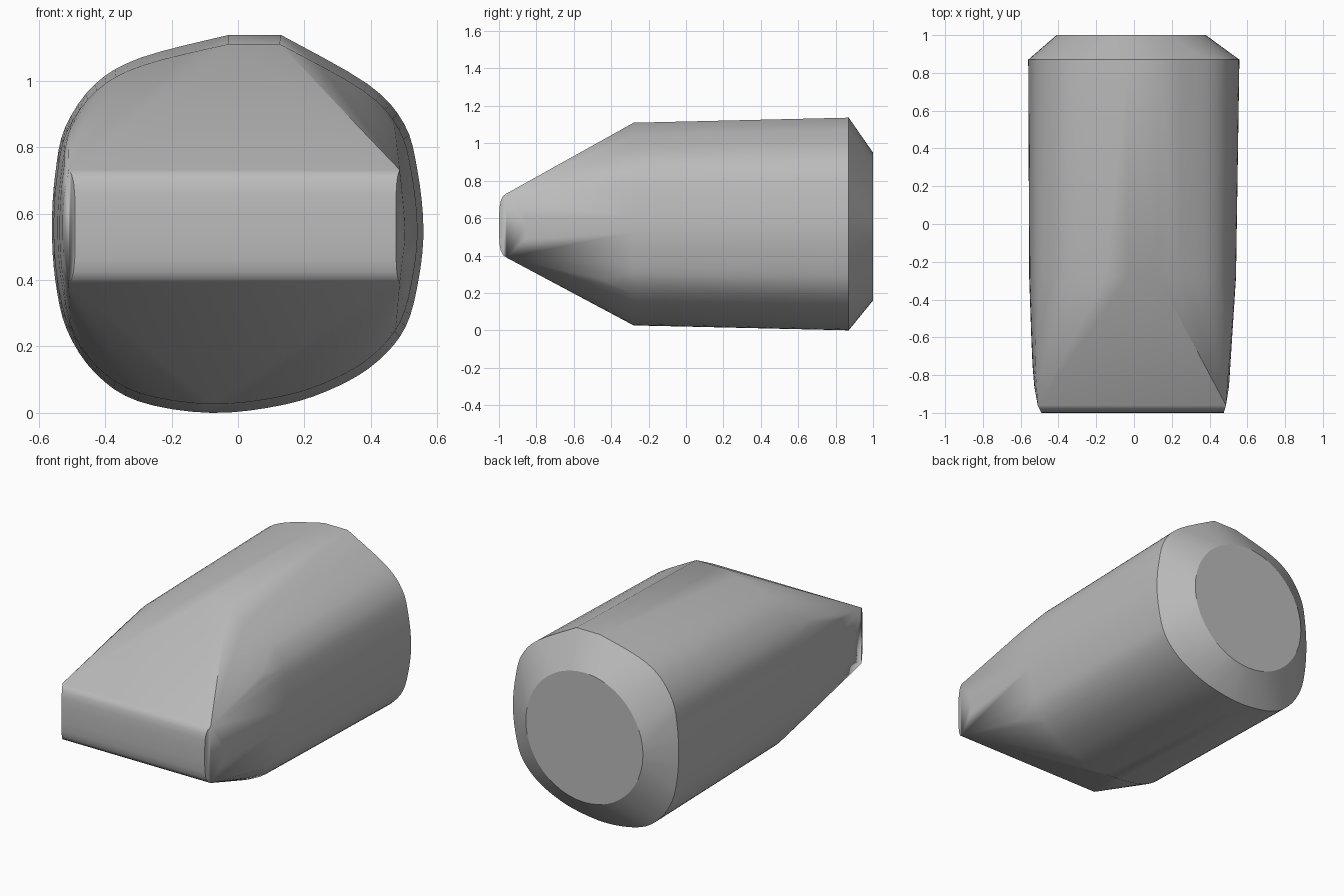
import bpy
import bmesh
import math
from mathutils import Vector

if "Cube" in bpy.data.objects:
    bpy.data.objects.remove(bpy.data.objects["Cube"], do_unlink=True)

MID = 0.56  # height of the long axis

# Body outline (x, z): flat top, rounded elsewhere
OUTLINE = [(0.13, 1.137), (0.39, 0.99), (0.5, 0.87), (0.54, 0.73), (0.558, 0.56),
           (0.545, 0.41), (0.505, 0.26), (0.42, 0.155), (0.3, 0.08), (0.14, 0.025),
           (-0.08, 0.0), (-0.3, 0.035), (-0.43, 0.12), (-0.515, 0.25), (-0.55, 0.4),
           (-0.56, 0.56), (-0.55, 0.72), (-0.52, 0.86), (-0.43, 0.99), (-0.29, 1.07),
           (-0.03, 1.137)]


def smooth_path(points, steps=4):
    """Spline through the points, with sharp ends."""
    p = [Vector(q) for q in points]
    p = [p[0]] + p + [p[-1]]
    out = []
    for a, b, c, d in zip(p, p[1:], p[2:], p[3:]):
        for i in range(steps):
            t = i / steps
            out.append(0.5 * (2 * b + (c - a) * t + (2 * a - 5 * b + 4 * c - d) * t ** 2
                              + (3 * b - a - 3 * c + d) * t ** 3))
    return out + [p[-1]]


ring = smooth_path(OUTLINE)


def section(y, left, right, tall=1.0, limit=1.0):
    """Outline at y, fitted to both half widths; only heights within limit of MID."""
    pts = []
    for x, z in ring:
        dz = (z - MID) * tall
        if abs(dz) <= limit:
            pts.append((x * (left / 0.558 if x > 0 else right / 0.56), y, MID + dz))
    return pts


# Body sections from the rear shoulder to the nose
points = section(0.87, 0.558, 0.56)
points += section(-0.28, 0.54, 0.555, 0.953)
for y, left, right, limit in [(-0.45, 0.527, 0.548, 0.3), (-0.62, 0.517, 0.543, 0.25),
                              (-0.75, 0.51, 0.537, 0.215), (-0.86, 0.503, 0.528, 0.185),
                              (-0.93, 0.49, 0.515, 0.165)]:
    points += section(y, left, right, 0.953, limit)

# Rounded nose edge
for y, half in [(-0.96, 0.171), (-0.978, 0.158), (-0.99, 0.135), (-0.997, 0.1), (-1.0, 0.04)]:
    for side in (-1, 1):
        points += [(0.475 + (-1 - y) * -0.3, y, MID + side * half),
                   (-0.49 - (y + 1) * 0.5, y, MID + side * half)]

# Rear disc
for i in range(48):
    a = math.tau * i / 48
    points.append((-0.015 + 0.395 * math.cos(a), 1.0, 0.555 + 0.395 * math.sin(a)))

# Wrap the sections in one skin
bm = bmesh.new()
for p in points:
    bm.verts.new(p)
hull = bmesh.ops.convex_hull(bm, input=bm.verts[:])
loose = {g for g in hull["geom_interior"] + hull["geom_unused"]
         if isinstance(g, bmesh.types.BMVert)}
bmesh.ops.delete(bm, geom=list(loose), context="VERTS")
bmesh.ops.dissolve_limit(bm, angle_limit=math.radians(0.3), verts=bm.verts[:],
                         edges=bm.edges[:])
bmesh.ops.recalc_face_normals(bm, faces=bm.faces[:])
mesh = bpy.data.meshes.new("tapered_body")
bm.to_mesh(mesh)
bm.free()
body = bpy.data.objects.new("tapered_body", mesh)
bpy.context.collection.objects.link(body)

# Plain grey
grey = bpy.data.materials.new("plain_grey")
grey.use_nodes = True
colour = (0.5, 0.5, 0.5, 1.0)
grey.diffuse_color = colour
grey.node_tree.nodes["Principled BSDF"].inputs["Base Color"].default_value = colour
mesh.materials.append(grey)

# Smooth shading with sharp shoulder edges
bpy.ops.object.select_all(action="DESELECT")
body.select_set(True)
bpy.context.view_layer.objects.active = body
bpy.ops.object.shade_smooth_by_angle(angle=math.radians(28))
weighted = body.modifiers.new("weighted_normals", "WEIGHTED_NORMAL")
weighted.keep_sharp = True
